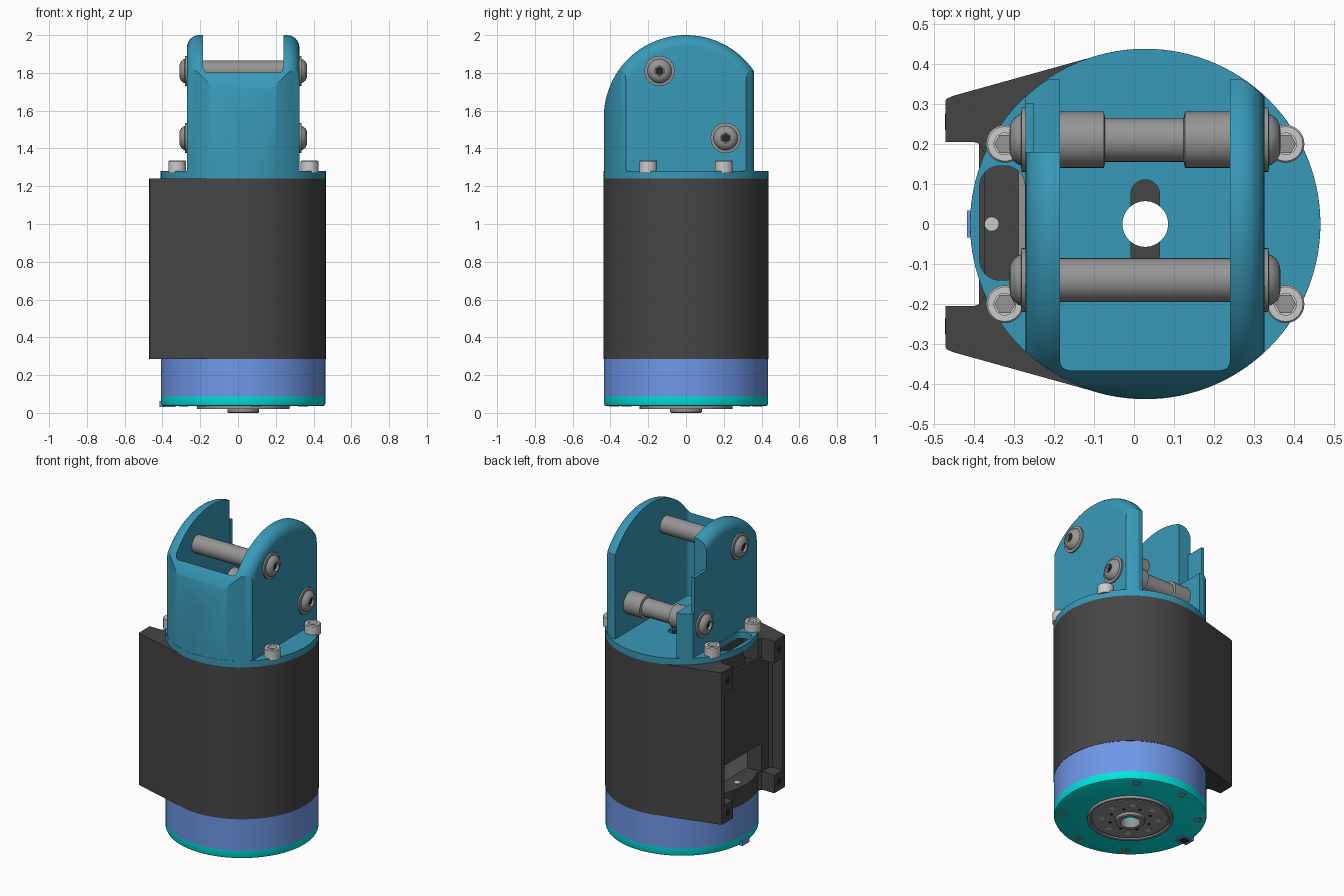
import bpy, bmesh, math
from mathutils import Matrix

if "Cube" in bpy.data.objects:
    bpy.data.objects.remove(bpy.data.objects["Cube"])

CX, R, HOLE = 0.028, 0.437, 0.057   # main axis x, main radius, through-bore radius
TEAL, DARK, BLUE = (.04, .32, .48, 1), (.06, .06, .06, 1), (.16, .31, .80, 1)
CYAN, LIGHT, STEEL, BLACK = (0, .78, .74, 1), (.65, .63, .62, 1), (.3, .3, .3, 1), (.02, .02, .02, 1)


def make(name, bm, col=None):
    bmesh.ops.remove_doubles(bm, verts=bm.verts, dist=1e-5)
    bmesh.ops.recalc_face_normals(bm, faces=bm.faces)
    me = bpy.data.meshes.new(name)
    bm.to_mesh(me)
    bm.free()
    ob = bpy.data.objects.new(name, me)
    bpy.context.collection.objects.link(ob)
    if col:
        key = "mat_" + "_".join(str(c) for c in col[:3])
        mat = bpy.data.materials.get(key) or bpy.data.materials.new(key)
        mat.diffuse_color = col
        mat.use_nodes = True
        mat.node_tree.nodes["Principled BSDF"].inputs["Base Color"].default_value = mat.diffuse_color
        me.materials.append(mat)
    return ob


def loft(name, rings, col=None):
    """Skin closed rings of equal length and cap both ends."""
    bm = bmesh.new()
    vs = [[bm.verts.new(p) for p in ring] for ring in rings]
    n = len(vs[0])
    for a, b in zip(vs, vs[1:]):
        for i in range(n):
            bm.faces.new((a[i], a[(i + 1) % n], b[(i + 1) % n], b[i]))
    bm.faces.new(vs[0])
    bm.faces.new(vs[-1])
    return make(name, bm, col)


def prism(name, pts, z0, z1, col=None):
    return loft(name, [[(x, y, z) for x, y in pts] for z in (z0, z1)], col)


def box(name, x0, x1, y0, y1, z0, z1, col=None):
    return prism(name, [(x0, y0), (x1, y0), (x1, y1), (x0, y1)], z0, z1, col)


def lathe(name, prof, loc, col=None, axis=None, seg=32, closed=False):
    """Spin (radius, height) points round z, then turn to the axis."""
    bm = bmesh.new()
    rings = [[bm.verts.new((r * math.cos(2 * math.pi * i / seg), r * math.sin(2 * math.pi * i / seg), h))
              for i in range(seg)] for r, h in prof]
    pairs = list(zip(rings, rings[1:])) + ([(rings[-1], rings[0])] if closed else [])
    for a, b in pairs:
        for i in range(seg):
            j = (i + 1) % seg
            bm.faces.new((a[i], a[j], b[j], b[i]))
    bm.transform(Matrix.Translation(loc) @ (axis or Matrix()))
    return make(name, bm, col)


def rod(name, r, h0, h1, loc, col=None, axis=None, seg=32):
    return lathe(name, [(0, h0), (r, h0), (r, h1), (0, h1)], loc, col, axis, seg)


def rounded(x0, x1, y0, y1, r, n=8):
    pts = []
    for cx, cy, a0 in ((x1 - r, y1 - r, 0), (x0 + r, y1 - r, 90), (x0 + r, y0 + r, 180), (x1 - r, y0 + r, 270)):
        for i in range(n + 1):
            a = math.radians(a0 + 90 * i / n)
            pts.append((cx + r * math.cos(a), cy + r * math.sin(a)))
    return pts


def boolean(ob, cutter, op='DIFFERENCE'):
    mod = ob.modifiers.new("cut", 'BOOLEAN')
    mod.operation, mod.solver, mod.object = op, 'EXACT', cutter
    bpy.context.view_layer.objects.active = ob
    bpy.ops.object.modifier_apply(modifier=mod.name)
    bpy.data.objects.remove(cutter)


# output flange and hub
O = (CX, 0, 0)
lathe("hub", [(HOLE, 0), (.08, 0), (.084, .005), (.084, .03), (HOLE, .03)], O, STEEL, seg=64, closed=True)
lathe("output_flange", [(HOLE, .022), (.215, .022), (.218, .028), (.226, .028), (.229, .02), (.245, .02),
                        (.245, .06), (HOLE, .06)], O, STEEL, seg=64, closed=True)
for i in range(8):
    a = math.radians(45 * i + 10)
    rod("flange_hole", .018, .0205, .03, (CX + .16 * math.cos(a), .16 * math.sin(a), 0), LIGHT, seg=16)
    a += math.radians(22)
    rod("flange_pin", .010, .0205, .03, (CX + .12 * math.cos(a), .12 * math.sin(a), 0), BLACK, seg=12)

# bottom cover with screws and connector
lathe("bottom_cover", [(HOLE, .036), (.422, .036), (.431, .04), (.435, .049), (.435, .087), (HOLE, .087)],
      O, CYAN, seg=96, closed=True)
for k in (0, 1, 2, 4, 5, 6):
    a = math.radians(145 - 45 * k)
    loc = (CX + .385 * math.cos(a), .385 * math.sin(a), 0)
    lathe("cover_screw", [(0, .04), (.014, .04), (.014, .034), (.026, .034), (.026, .05)], loc, STEEL, seg=20)
box("connector", -.416, -.33, -.034, .034, .031, .062, BLUE)
box("connector_socket", -.40, -.35, -.022, .022, .0305, .04, BLACK)

# gearbox ring
lathe("gearbox_ring", [(HOLE, .087), (.435, .087), (.435, .286), (HOLE, .286)], O, BLUE, seg=96, closed=True)


# housing: three stacked layers share the outer outline, each with its own rear channel
def housing(name, half, z0, z1):
    outer = [(CX + R * math.cos(math.radians(a)), R * math.sin(math.radians(a)))
             for a in [108.4 * i / 36 for i in range(37)]]
    side = outer + [(-.45, .32), (-.467, .313), (-.47, .307)] + half
    pts = side + [(x, -y) for x, y in reversed(side) if abs(y) > 1e-6]
    ob = prism(name, pts[:-1] + ([pts[-1]] if abs(pts[-1][1]) > 1e-6 else []), z0, z1, DARK)
    boolean(ob, rod("bore_cutter", HOLE, 0, 2, O, seg=48))


lip = [(-.47, .205), (-.40, .205), (-.386, .20), (-.378, .188)]
arc = [(CX - R * math.cos(a), R * math.sin(a)) for a in [math.radians(24 * (1 - i / 8)) for i in range(9)]]
housing("housing_base", lip + arc, .286, .40)
housing("housing_middle", [(-.47, .287), (-.40, .287), (-.385, .27), (-.385, .20), (-.27, .20)], .40, 1.10)
housing("housing_top", lip + [(-.375, .18), (-.27, .18)], 1.10, 1.24)
box("rear_panel", -.386, -.372, -.201, .201, .58, 1.13, DARK)
box("inner_block", -.288, -.262, -.198, .198, .401, .62, STEEL)
rod("shelf_hole", .017, .39, .402, (-.355, 0, 0), LIGHT, seg=20)
turn = {1: Matrix.Rotation(math.pi / 2, 4, 'Y'), -1: Matrix.Rotation(-math.pi / 2, 4, 'Y')}
for y in (-.255, .255):
    for z in (.34, 1.17):
        rod("tab_hole", .02, 0, .0015, (-.47, y, z), BLACK, turn[-1], 16)

# top plate with bore, cross slot and cable slot
plate = rod("top_plate", R, 1.24, 1.28, O, TEAL, seg=96)
boolean(plate, rod("bore_cutter", HOLE, 1, 1.5, O, seg=48))
boolean(plate, prism("slot_cutter", rounded(CX - .036, CX + .036, -.11, .11, .0355), 1.2, 1.4))
boolean(plate, prism("cable_cutter", rounded(-.385, -.272, -.14, .145, .05), 1.2, 1.4))

# clevis bracket: rounded slab trimmed by the main cylinder
def slab_ring(x, r):
    ps = [(x, r * math.cos(a), 1.565 + r * math.sin(a)) for a in [math.pi * i / 64 for i in range(65)]]
    return ps + [(x, -r, 1.27), (x, r, 1.27)]


F = .065
steps = [math.radians(90 * i / 8) for i in range(9)]
left = [(-.27 + F * (1 - math.sin(a)), .435 - F * (1 - math.cos(a))) for a in reversed(steps)]
right = [(.325 - F * (1 - math.sin(a)), .435 - F * (1 - math.cos(a))) for a in steps]
clevis = loft("clevis_bracket", [slab_ring(x, r) for x, r in left + right], TEAL)
trim = [(CX + .4355 * math.cos(math.pi * i / 64), min(.36, .4355 * math.sin(math.pi * i / 64))) for i in range(128)]
boolean(clevis, prism("trim_cutter", trim, 1.2, 2.2), 'INTERSECT')
boolean(clevis, prism("gap_cutter", rounded(-.185, .24, -.365, .7, .025), 1.1, 2.3))
for b in ((-.25, -.1, .18, .6, 1.56, 2.2), (-.4, -.1, .18, .6, 1.78, 2.2), (-.4, -.1, .30, .6, 1.56, 2.2)):
    boolean(clevis, box("step_cutter", *b))

# cross pins and their button-head screws
lathe("front_pin", [(0, -.186), (.055, -.186), (.055, .241), (0, .241)], (0, -.14, 1.81), STEEL, turn[1])
lathe("rear_pin", [(0, -.186), (.07, -.186), (.07, -.075), (.055, -.072), (.055, .124), (.07, .127),
                   (.07, .241), (0, .241)], (0, .21, 1.455), STEEL, turn[1])
head = [(0, -.01), (.08, -.01), (.08, .010), (.064, .012), (.062, .018), (.052, .031), (.036, .039),
        (.026, .040), (.026, .022), (0, .022)]
for y, z in ((-.14, 1.81), (.21, 1.455)):
    for side, x in ((1, .325), (-1, -.27)):
        lathe("button_screw", head, (x, y, z), STEEL, turn[side])
        rod("button_socket", .025, .015, .026, (x, y, z), BLACK, turn[side], 6)

# cap screws holding the top plate
for x in (-.322, .378):
    for y in (-.2, .2):
        lathe("cap_screw", [(0, 1.27), (.047, 1.27), (.047, 1.33), (.043, 1.335), (.027, 1.335), (.027, 1.31),
                            (0, 1.31)], (x, y, 0), LIGHT)
        rod("cap_socket", .026, 1.30, 1.314, (x, y, 0), STEEL, seg=6)

# smooth shading with sharp edges kept
bpy.ops.object.select_all(action='SELECT')
bpy.context.view_layer.objects.active = clevis
bpy.ops.object.shade_smooth_by_angle(angle=math.radians(30))
